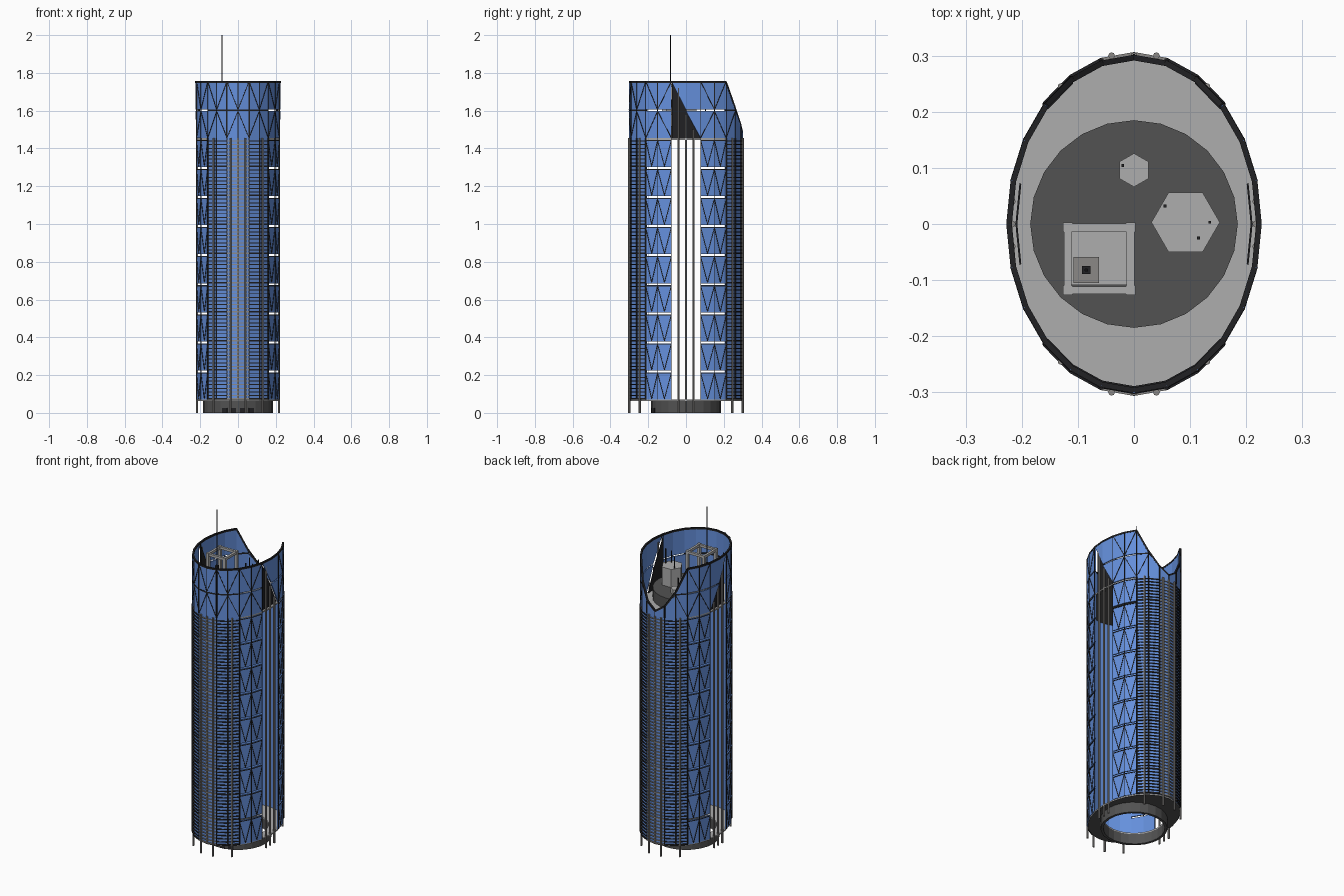
import bpy, bmesh
from math import cos, sin, radians, pi
from mathutils import Vector, Matrix

cube = bpy.data.objects.get("Cube")
if cube:
    bpy.data.objects.remove(cube)


def material(name, rgb):
    m = bpy.data.materials.new(name)
    m.use_nodes = True
    m.diffuse_color = (*rgb, 1)
    m.node_tree.nodes["Principled BSDF"].inputs["Base Color"].default_value = (*rgb, 1)
    return m


BLUE = material("blue glass", (0.13, 0.28, 0.72))
LIGHT = material("light grey", (0.42, 0.42, 0.42))
MID = material("column grey", (0.26, 0.25, 0.24))
DARK = material("dark grey", (0.085, 0.085, 0.085))
BLACK = material("black metal", (0.015, 0.015, 0.017))

SIDES = 24
BASE, ROOF, TOP = 0.07, 1.456, 1.755
FLOORS = 9
STEP = (ROOF - BASE) / FLOORS
SPLIT = 1.605
SLOT = (23, 0, 11, 12)
GLAZED = (1, 2, 9, 10, 13, 14, 21, 22)
LOUVRED = (3, 4, 5, 6, 7, 8, 15, 16, 17, 18, 19, 20)


def oval(k, s=1.0):
    a = radians(15 * k)
    return Vector((0.226 * s * cos(a), 0.301 * s * sin(a), 0))


def circle(k, r):
    a = radians(15 * k)
    return Vector((r * cos(a), r * sin(a), 0))


def up(p, z):
    return Vector((p.x, p.y, z))


def prism(bm, o0, o1, i0, i1, lo0, lo1, hi0, hi1):
    """Wall block between two outer and two inner points."""
    ends = ((o0, lo0), (o1, lo1), (i1, lo1), (i0, lo0), (o0, hi0), (o1, hi1), (i1, hi1), (i0, hi0))
    v = [bm.verts.new(up(p, z)) for p, z in ends]
    for f in ((3, 2, 1, 0), (4, 5, 6, 7), (0, 1, 5, 4), (1, 2, 6, 5), (2, 3, 7, 6), (3, 0, 4, 7)):
        bm.faces.new([v[n] for n in f])


def panel(bm, k, lo0, lo1, hi0, hi1, out=1.0, inn=0.97):
    prism(bm, oval(k, out), oval(k + 1, out), oval(k, inn), oval(k + 1, inn), lo0, lo1, hi0, hi1)


def box(bm, x, y, z0, z1, sx, sy):
    m = Matrix.Translation((x, y, (z0 + z1) / 2)) @ Matrix.Diagonal((sx, sy, z1 - z0, 1))
    bmesh.ops.create_cube(bm, size=1, matrix=m)


def bar(bm, p, q, w):
    d = q - p
    m = Matrix.Translation((p + q) / 2) @ d.to_track_quat('Z', 'Y').to_matrix().to_4x4()
    bmesh.ops.create_cube(bm, size=1, matrix=m @ Matrix.Diagonal((w, w, d.length, 1)))


def pole(bm, x, y, z0, z1, r, sides=8, turn=0):
    m = Matrix.Translation((x, y, (z0 + z1) / 2)) @ Matrix.Rotation(turn, 4, 'Z')
    bmesh.ops.create_cone(bm, cap_ends=True, segments=sides, radius1=r, radius2=r, depth=z1 - z0, matrix=m)


def finish(bm, name, *mats):
    bmesh.ops.recalc_face_normals(bm, faces=bm.faces)
    me = bpy.data.meshes.new(name)
    bm.to_mesh(me)
    bm.free()
    for m in mats:
        me.materials.append(m)
    ob = bpy.data.objects.new(name, me)
    bpy.context.collection.objects.link(ob)
    return ob


# Glass panels with an open joint at each storey, and solid louvred bays
bm = bmesh.new()
for k in GLAZED:
    for n in range(FLOORS):
        lo, hi = BASE + n * STEP, BASE + (n + 1) * STEP - 0.01
        panel(bm, k, lo, lo, hi, hi)
for k in LOUVRED:
    panel(bm, k, BASE, BASE, ROOF, ROOF)
finish(bm, "facade_glass", BLUE)

# Zigzag bracing on the glazed bays
bm = bmesh.new()
for k in GLAZED:
    a, b = oval(k), oval(k + 1)
    mid = (a + b) / 2
    for n in range(FLOORS):
        lo, hi = BASE + n * STEP + 0.004, BASE + (n + 1) * STEP - 0.014
        bar(bm, up(a, hi), up(mid, lo), 0.004)
        bar(bm, up(mid, lo), up(b, hi), 0.004)
        bar(bm, up(a, hi), up(b, hi), 0.004)
    for p in (a, b):
        bar(bm, up(p, BASE), up(p, ROOF), 0.003)
finish(bm, "facade_bracing", BLACK)

# Horizontal louvres: dark bays, grey in the two middle bays
dark_bm, grey_bm = bmesh.new(), bmesh.new()
for k in LOUVRED:
    target = grey_bm if k in (5, 6, 17, 18) else dark_bm
    for n in range(FLOORS * 8):
        z = BASE + n * STEP / 8
        h = 0.008 if n % 8 == 0 else 0.005
        panel(target, k, z, z, z + h, z + h, 1.018, 0.99)
for k in (3, 4, 5, 7, 8, 9, 15, 16, 17, 19, 20, 21):
    bar(dark_bm, up(oval(k), BASE), up(oval(k), ROOF), 0.006)
finish(dark_bm, "dark_louvres", BLACK)
finish(grey_bm, "grey_louvres", MID)

# Columns: side slots run up through the crown, others stop at the roof
bm = bmesh.new()
for s in (-1, 1):
    for t in (-0.04, 0, 0.04):
        pole(bm, s * 0.217, t, 0, 1.72 if t < 0 else 1.58 if t == 0 else 1.5, 0.006)
        pole(bm, t, s * 0.3, 0 if t else BASE, ROOF, 0.006)
    for u in (-1, 1):
        pole(bm, s * 0.13, u * 0.245, 0, ROOF, 0.006)
finish(bm, "columns", MID)


# Crown: two rows of panels, scooped at the back, slanted beside the slots
def rim(k):
    return {4: 1.62, 5: 1.53, 6: 1.49, 7: 1.53, 8: 1.62}.get(k % SIDES, TOP)


def sill(k, vertex):
    if k not in SLOT:
        return ROOF
    y = oval(vertex).y
    return TOP if y < -0.05 else ROOF if y > 0.05 else SPLIT


rows = ((ROOF, SPLIT - 0.008), (SPLIT, TOP))
bm = bmesh.new()
frame = bmesh.new()
for k in range(SIDES):
    a, b = oval(k), oval(k + 1)
    for r, (z0, z1) in enumerate(rows):
        lo = [max(z0, min(z1, sill(k, v))) for v in (k, k + 1)]
        hi = [max(z0, min(z1, rim(v))) for v in (k, k + 1)]
        if max(h - l for h, l in zip(hi, lo)) < 0.02:
            continue
        panel(bm, k, *lo, *hi)
        # Diagonal members on the full panels outside the slots
        if k not in SLOT and min(hi) == z1:
            if (k + r) % 2:
                bar(frame, up(a, z0), up(b, z1), 0.004)
            else:
                bar(frame, up(a, z1), up(b, z0), 0.004)
    # Dark coping, row joint and mullions
    bar(frame, up(a * 0.985, rim(k) - 0.004), up(b * 0.985, rim(k + 1) - 0.004), 0.01)
    if k in LOUVRED and min(rim(k), rim(k + 1)) > SPLIT:
        panel(frame, k, SPLIT - 0.008, SPLIT - 0.008, SPLIT, SPLIT, 1.005, 0.96)
    if k not in (0, 12):
        w = 0.008 if k in (5, 7, 17, 19) else 0.004
        bar(frame, up(a, ROOF), up(a, rim(k)), w)
finish(bm, "crown_glass", BLUE)
finish(frame, "crown_frame", BLACK)

# Dark infill behind the triangular crown openings
bm = bmesh.new()
for k in SLOT:
    h = [TOP if oval(v).y < -0.05 else SPLIT if oval(v).y < 0.05 else ROOF + 0.01 for v in (k, k + 1)]
    panel(bm, k, ROOF, ROOF, *h, 0.935, 0.92)
finish(bm, "slot_infill", BLACK)

# Floor plates: open ring at the bottom, roof deck at the top
for name, z0, hole in (("bottom_floor", BASE - 0.008, 0.17), ("roof_deck", ROOF - 0.01, 0.1)):
    bm = bmesh.new()
    for k in range(SIDES):
        prism(bm, oval(k, 0.985), oval(k + 1, 0.985), circle(k, hole), circle(k + 1, hole),
              z0, z0, z0 + 0.008, z0 + 0.008)
    plate = finish(bm, name, LIGHT, DARK)
    for f in plate.data.polygons:
        f.material_index = int(f.normal.z < -0.5)

# Hollow entrance drum with door plates
bm = bmesh.new()
for k in range(SIDES):
    prism(bm, circle(k, 0.185), circle(k + 1, 0.185), circle(k, 0.17), circle(k + 1, 0.17),
          0, 0, BASE - 0.008, BASE - 0.008)
finish(bm, "entrance_drum", DARK)
bm = bmesh.new()
for k in (16, 17, 18, 19):
    p, q = circle(k, 0.187), circle(k + 1, 0.187)
    a, b = p.lerp(q, 0.2), p.lerp(q, 0.8)
    prism(bm, a, b, a * 0.985, b * 0.985, 0, 0, 0.025, 0.025)
finish(bm, "entrance_doors", BLACK)

# Rooftop drum and plant boxes
bm = bmesh.new()
pole(bm, 0, 0, ROOF - 0.01, 1.52, 0.185, SIDES)
finish(bm, "roof_drum", DARK)
bm = bmesh.new()
pole(bm, 0.092, 0.003, 1.52, 1.63, 0.061, 6, pi / 2)
pole(bm, 0, 0.096, 1.52, 1.55, 0.03, 6)
finish(bm, "plant_boxes", LIGHT)

# Mast platform: deck, corner posts and top rails
bm = bmesh.new()
CX, HALF = -0.062, 0.056
box(bm, CX, CX + 0.003, 1.52, 1.58, 0.1, 0.1)
for s in (-1, 1):
    box(bm, CX + s * HALF, CX, 1.725, 1.74, 0.014, 0.11)
    box(bm, CX, CX + s * HALF, 1.725, 1.74, 0.11, 0.014)
    for t in (-1, 1):
        box(bm, CX + s * HALF, CX + t * HALF, 1.52, 1.742, 0.017, 0.017)
finish(bm, "mast_platform", LIGHT)
bm = bmesh.new()
box(bm, -0.085, -0.082, 1.58, 1.62, 0.046, 0.046)
finish(bm, "mast_base", MID)

# Mast and small aerials
bm = bmesh.new()
box(bm, -0.085, -0.082, 1.62, 1.66, 0.015, 0.015)
pole(bm, -0.085, -0.082, 1.66, 1.82, 0.0035)
pole(bm, -0.085, -0.082, 1.82, 2.0, 0.002, 6)
for x, y, z in ((0.055, 0.032, 1.7), (0.135, 0.003, 1.72), (0.115, -0.025, 1.7), (-0.02, 0.104, 1.62)):
    box(bm, x, y, 1.53, z, 0.005, 0.005)
finish(bm, "mast_and_aerials", BLACK)
